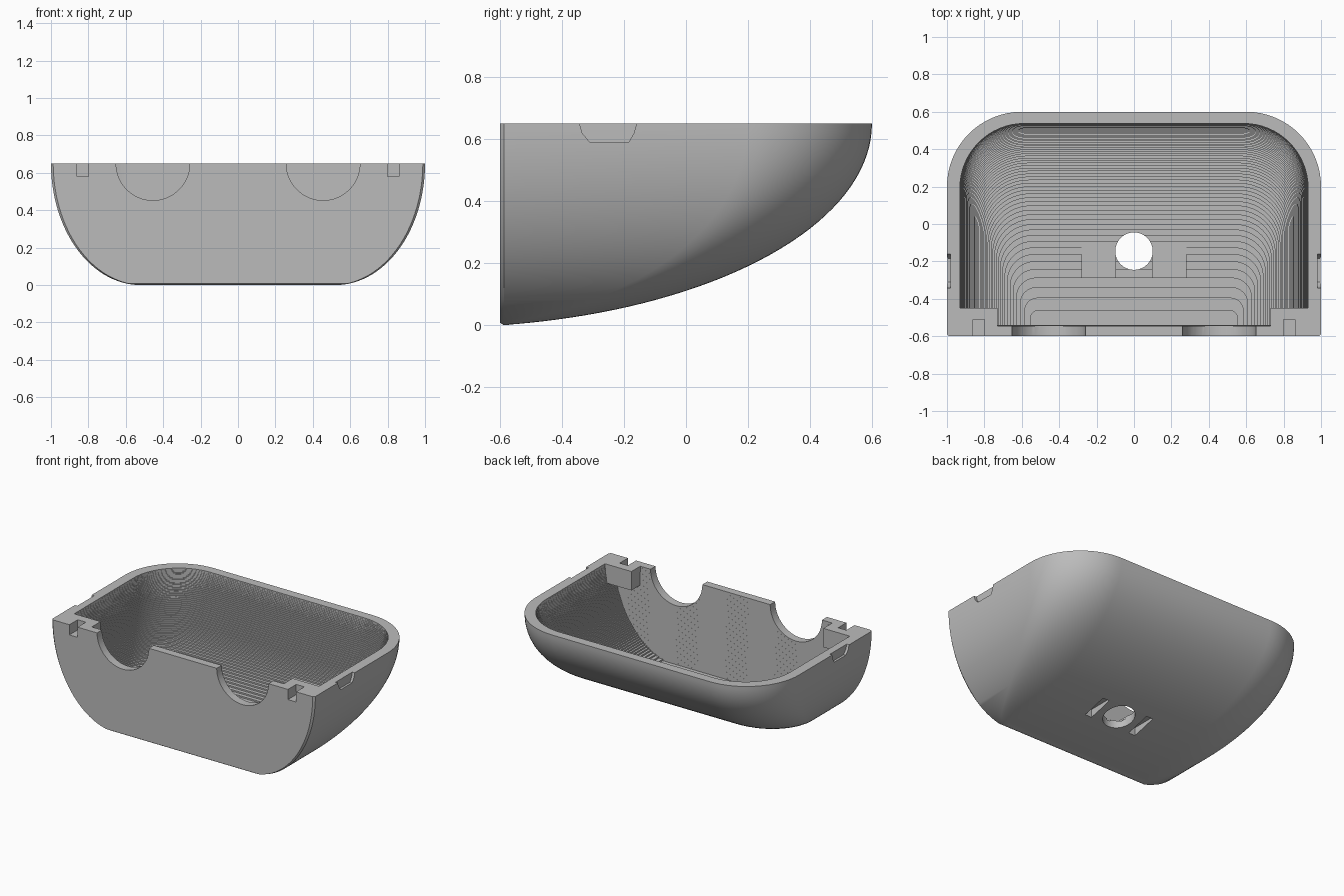
import bpy, bmesh, math
from mathutils import Matrix, Vector

cube = bpy.data.objects.get("Cube")
if cube:
    bpy.data.objects.remove(cube, do_unlink=True)

TOP = 0.65
FRONT = -0.6

grey = bpy.data.materials.new("plain grey")
grey.use_nodes = True
colour = (0.5, 0.5, 0.5, 1)
grey.diffuse_color = colour
grey.node_tree.nodes["Principled BSDF"].inputs["Base Color"].default_value = colour


def make(name, bm):
    bmesh.ops.recalc_face_normals(bm, faces=bm.faces)
    me = bpy.data.meshes.new(name)
    bm.to_mesh(me)
    bm.free()
    me.materials.append(grey)
    ob = bpy.data.objects.new(name, me)
    bpy.context.scene.collection.objects.link(ob)
    return ob


def box(name, x0, x1, y0, y1, z0, z1):
    bm = bmesh.new()
    size = Vector((x1 - x0, y1 - y0, z1 - z0))
    mid = Vector((x0 + x1, y0 + y1, z0 + z1)) / 2
    bmesh.ops.create_cube(bm, size=1, matrix=Matrix.Translation(mid) @ Matrix.Diagonal(size.to_4d()))
    return make(name, bm)


def cylinder(name, radius, depth, centre, rotation):
    bm = bmesh.new()
    bmesh.ops.create_cone(bm, cap_ends=True, segments=64, radius1=radius, radius2=radius,
                          depth=depth, matrix=Matrix.Translation(centre) @ rotation)
    return make(name, bm)


def loft(name, rings):
    # rings of equal point count, joined and capped
    bm = bmesh.new()
    loops = [[bm.verts.new(p) for p in ring] for ring in rings]
    n = len(loops[0])
    for a, b in zip(loops, loops[1:]):
        for i in range(n):
            j = (i + 1) % n
            bm.faces.new((a[i], a[j], b[j], b[i]))
    bm.faces.new(loops[0])
    bm.faces.new(loops[-1])
    return make(name, bm)


def cut(target, *cutters):
    for c in cutters:
        mod = target.modifiers.new("cut", "BOOLEAN")
        mod.operation = "DIFFERENCE"
        mod.solver = "EXACT"
        mod.object = c
        bpy.context.view_layer.objects.active = target
        bpy.ops.object.modifier_apply(modifier=mod.name)
        bpy.data.objects.remove(c, do_unlink=True)


def half_width(z):
    u = 1 - min(max(z, 0), TOP) / TOP
    return 0.52 + 0.48 * math.sqrt(1 - u * u)


def back_edge(z):
    u = (TOP - min(max(z, 0), TOP)) / 0.657
    return -0.8 + 1.4 * math.sqrt(1 - u * u)


def outline(w, b, front, z, chamfer):
    # plan outline with a straight front and rounded back corners
    c = min(chamfer, (b - front) * 0.3)
    r = min(0.8 * (w - 0.5), (b - front) * 0.6)
    half = [(w - c, front), (w, front + c)] if chamfer else [(w, front)]
    for i in range(17):
        a = math.pi / 2 * i / 16
        half.append((w - r + r * math.cos(a), b - r + r * math.sin(a)))
    return [(x, y, z) for x, y in half] + [(-x, y, z) for x, y in reversed(half)]


# Outer body
rings = []
LEVELS = 40
for i in range(LEVELS + 1):
    z = TOP * (1 - math.cos(math.pi / 2 * i / LEVELS))
    front = FRONT if z > 0.008 else FRONT + 0.012 * (1 - z / 0.008)
    rings.append(outline(half_width(z) + 0.004 * (z == 0), max(back_edge(z), front + 0.015), front, z, 0.012))
shell = loft("open_shell", rings)

# Terraced cavity
rings = []
STEPS = 60
low = 0.05
for i in range(STEPS):
    z0 = low + (TOP - low) * i / STEPS
    z1 = low + (TOP - low) * (i + 1) / STEPS
    if i == STEPS - 1:
        z1 = TOP + 0.1
    w = half_width(z0 - 0.035) - 0.068
    b = back_edge(z0 - 0.03) - 0.06
    front = -0.54 - 0.0001 * i
    for z in (z0, z1):
        rings.append(outline(w, b, front, z, 0))
cavity = loft("cavity_cutter", rings)

# Corner blocks and floor pads are left standing in the cavity
for s in (-1, 1):
    x0, x1 = sorted((s * 0.73, s * 1.1))
    cut(cavity, box("corner_block", x0, x1, -0.7, -0.45, 0.52, 0.9))
    x0, x1 = sorted((s * 0.095, s * 0.28))
    cut(cavity, box("floor_pad", x0, x1, -0.29, -0.02, -0.1, 0.128))
cut(shell, cavity)

# Floor hole
cut(shell, cylinder("hole_cutter", 0.1, 1, (0, -0.145, 0), Matrix()))

for s in (-1, 1):
    # Half-round front openings
    cut(shell, cylinder("opening_cutter", 0.197, 0.2, (s * 0.455, -0.6, TOP),
                        Matrix.Rotation(math.pi / 2, 4, "X")))
    # Slots in the corner blocks
    x0, x1 = sorted((s * 0.8, s * 0.862))
    cut(shell, box("slot_cutter", x0, x1, -0.7, -0.51, 0.58, 0.8))
    # Shallow slots under the floor
    x0, x1 = sorted((s * 0.15, s * 0.2))
    cut(shell, box("under_slot_cutter", x0, x1, -0.23, -0.06, -0.1, 0.105))
    # Tapered side notches
    profile = [(-0.346, 0.66), (-0.335, 0.62), (-0.31, 0.59), (-0.185, 0.59), (-0.168, 0.62), (-0.157, 0.66)]
    cut(shell, loft("notch_cutter", [[(s * x, y, z) for y, z in profile] for x in (0.982, 1.1)]))

bpy.ops.object.select_all(action="DESELECT")
shell.select_set(True)
bpy.context.view_layer.objects.active = shell
bpy.ops.object.shade_smooth_by_angle(angle=math.radians(30))
